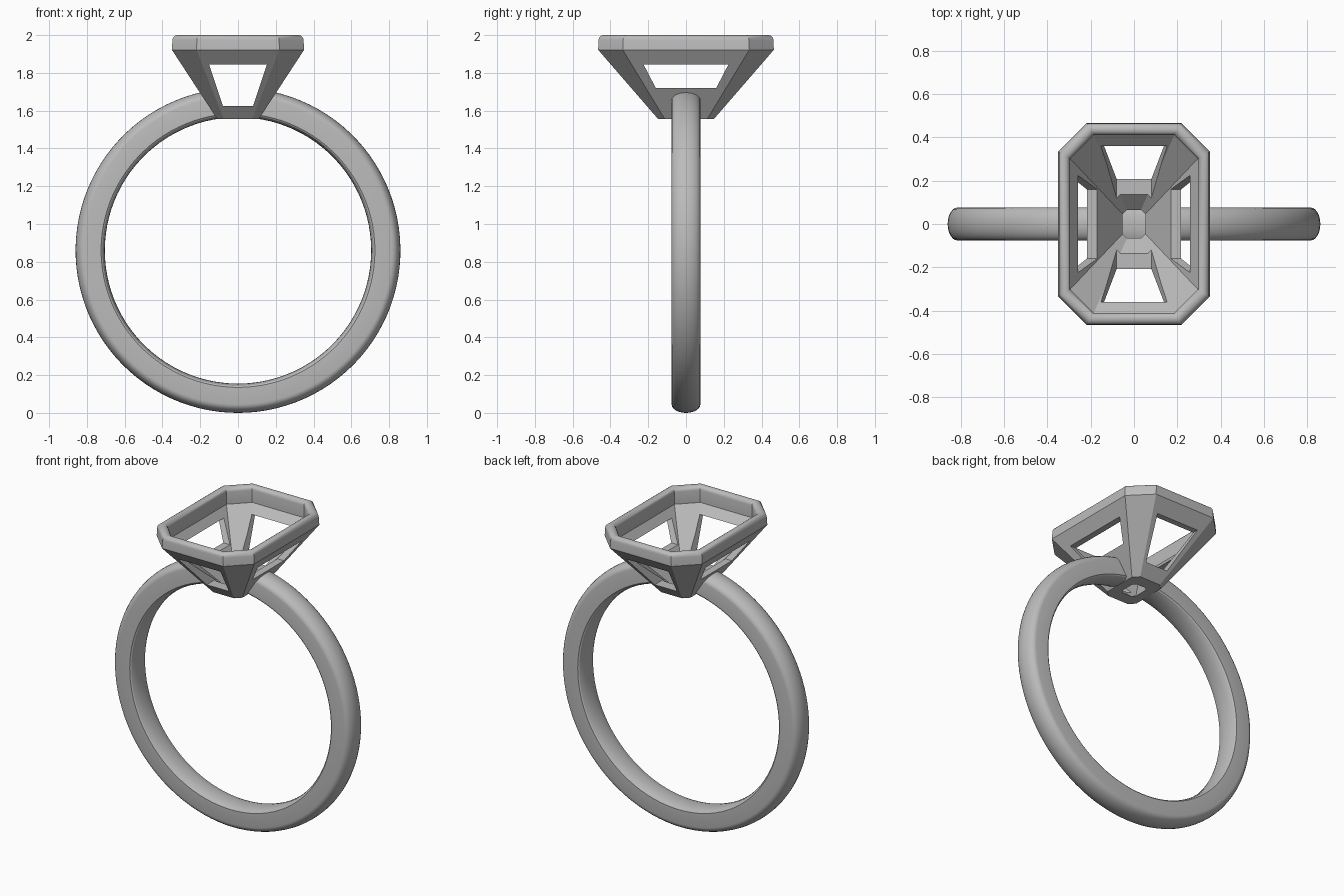
import bpy
import bmesh
from math import sin, cos, pi, radians, atan2

default = bpy.data.objects.get("Cube")
if default:
    bpy.data.objects.remove(default)

metal = bpy.data.materials.new("grey metal")
metal.use_nodes = True
grey = (0.5, 0.5, 0.5, 1)
metal.diffuse_color = grey
metal.node_tree.nodes["Principled BSDF"].inputs["Base Color"].default_value = grey


def loft(name, rings, close):
    """Skin a row of closed rings; join last to first, or cap both ends."""
    bm = bmesh.new()
    rows = [[bm.verts.new(p) for p in ring] for ring in rings]
    pairs = list(zip(rows, rows[1:]))
    if close:
        pairs.append((rows[-1], rows[0]))
    else:
        bm.faces.new(rows[0])
        bm.faces.new(rows[-1])
    for a, b in pairs:
        for i in range(len(a)):
            j = (i + 1) % len(a)
            bm.faces.new((a[i], a[j], b[j], b[i]))
    bmesh.ops.recalc_face_normals(bm, faces=bm.faces)
    mesh = bpy.data.meshes.new(name)
    bm.to_mesh(mesh)
    bm.free()
    mesh.materials.append(metal)
    ob = bpy.data.objects.new(name, mesh)
    bpy.context.collection.objects.link(ob)
    return ob


def activate(ob):
    bpy.ops.object.select_all(action="DESELECT")
    ob.select_set(True)
    bpy.context.view_layer.objects.active = ob


def octagon(hx, hy, cut, z):
    """Rectangle with clipped corners."""
    quarter = [(hx, hy - cut), (hx - cut, hy)]
    pts = quarter + [(-x, y) for x, y in reversed(quarter)]
    pts += [(-x, -y) for x, y in pts]
    return [(x, y, z) for x, y in pts]


# Setting: tapered octagonal basket with a rounded rim, open at both ends
base = 1.555
rings = [octagon(0.11, 0.147, 0.035, base), octagon(0.35, 0.465, 0.13, 1.922)]
r = 0.026
for i in range(9):
    t = pi * i / 8
    inset = r - r * cos(t)
    rings.append(octagon(0.347 - inset, 0.463 - inset, 0.13 - 0.4 * inset,
                         2 - r + r * sin(t)))
rings.append(octagon(0.295, 0.411, 0.109, 1.895))
rings.append(octagon(0.052, 0.065, 0.02, base))
setting = loft("setting", rings, True)


# Trapezoid windows cut straight through opposite walls
def cut_window(axis, low, low_half, high, high_half):
    outline = [(-low_half, low), (low_half, low), (high_half, high), (-high_half, high)]
    rings = [[(u, d, z) if axis == "y" else (d, u, z) for u, z in outline] for d in (-1, 1)]
    cutter = loft("window_cutter", rings, False)
    cutter.hide_render = True
    mod = setting.modifiers.new("window", "BOOLEAN")
    mod.operation = "DIFFERENCE"
    mod.solver = "EXACT"
    mod.object = cutter
    activate(setting)
    bpy.ops.object.modifier_apply(modifier=mod.name)
    bpy.data.objects.remove(cutter)


cut_window("y", 1.625, 0.08, 1.845, 0.153)
cut_window("x", 1.72, 0.16, 1.845, 0.225)

# Band: domed section swept round, ending inside the sloped setting walls
centre, half = 0.86, 0.076
section = []
for i in range(13):
    t = pi * i / 12
    section.append((0.815 + 0.045 * sin(t), half * cos(t)))
for i in range(9):
    t = pi * i / 8
    section.append((0.725 - 0.02 * sin(t), -half * cos(t)))


def end_angle(rad):
    t = 0.1
    for _ in range(30):
        z = centre + rad * cos(t)
        t = atan2(0.08 + 0.68 * (z - base), z - centre)
    return t


steps = 96
rings = []
for k in range(steps + 1):
    ring = []
    for rad, y in section:
        start = end_angle(rad)
        a = start + (2 * pi - 2 * start) * k / steps
        ring.append((rad * sin(a), y, centre + rad * cos(a)))
    rings.append(ring)
band = loft("band", rings, False)

for ob in (setting, band):
    activate(ob)
    bpy.ops.object.shade_smooth_by_angle(angle=radians(30))
